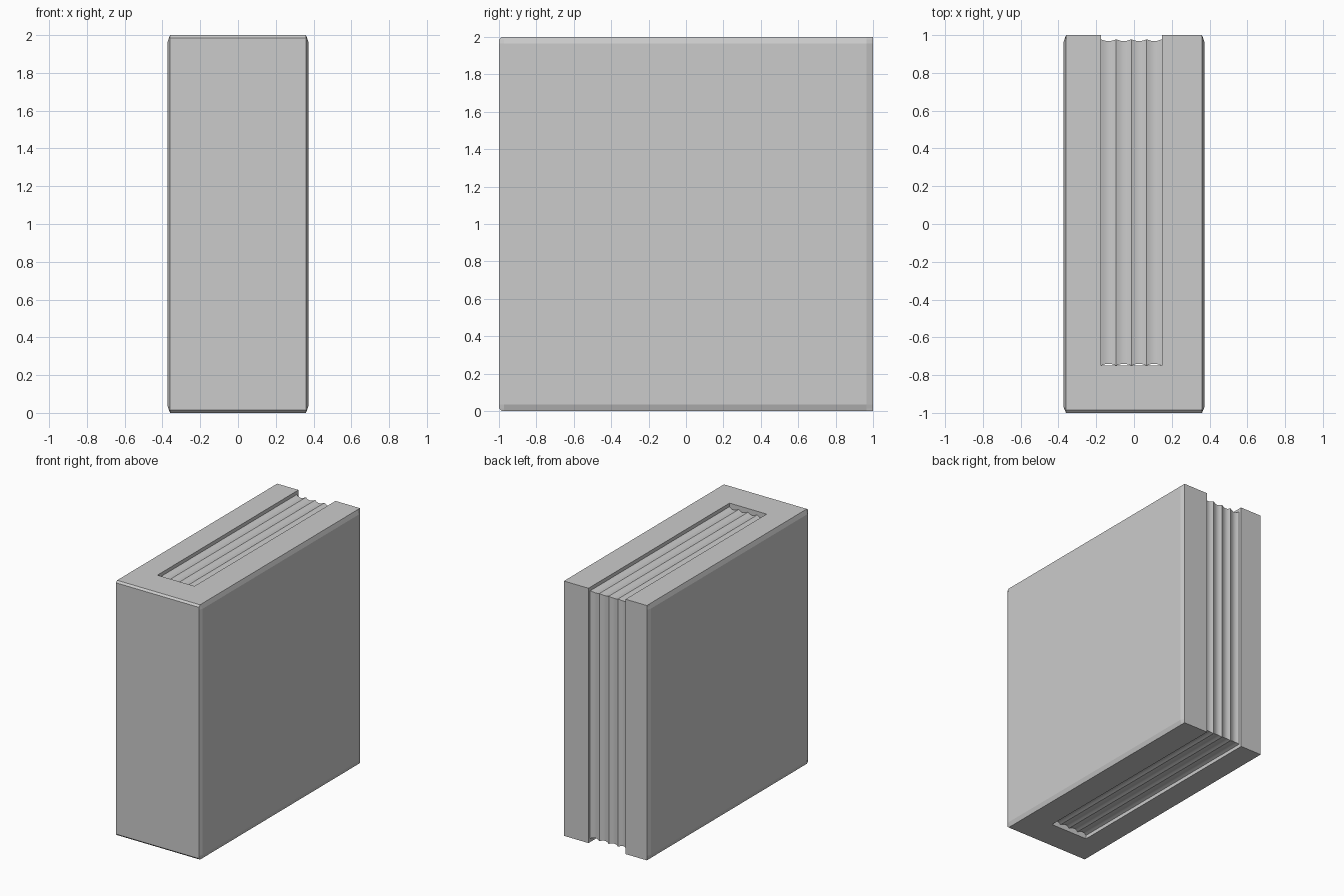
import bpy, bmesh, math

if "Cube" in bpy.data.objects:
    bpy.data.objects.remove(bpy.data.objects["Cube"])

W, H = 0.372, 2.0           # half thickness, height
IN_L, IN_R = -0.175, 0.147  # page slot
SPINE_Y = -0.75


def make_object(name, bm):
    bmesh.ops.remove_doubles(bm, verts=bm.verts, dist=1e-5)
    bmesh.ops.recalc_face_normals(bm, faces=bm.faces)
    mesh = bpy.data.meshes.new(name)
    bm.to_mesh(mesh)
    bm.free()
    obj = bpy.data.objects.new(name, mesh)
    bpy.context.collection.objects.link(obj)
    return obj


def loft(bm, rings):
    """Skin equal rings of points and cap both ends."""
    rows = [[bm.verts.new(p) for p in r] for r in rings]
    n = len(rows[0])
    for a, b in zip(rows, rows[1:]):
        for i in range(n):
            j = (i + 1) % n
            bm.faces.new((a[i], a[j], b[j], b[i]))
    bm.faces.new(rows[0])
    bm.faces.new(rows[-1])


# Cover: a C-shaped outline extruded upward, with narrow outer chamfers
def cover_ring(z, half, front):
    return [(-half, 1, z), (-half, front + 0.0, z), (half, front, z), (half, 1, z),
            (IN_R, 1, z), (IN_R, SPINE_Y, z), (IN_L, SPINE_Y, z), (IN_L, 1, z)]


def chamfered_ring(z, side, front):
    c = 0.012
    return [(-side + c, 1, z), (-side, 0.966, z), (-side, -0.972, z),
            (-W + c, front, z), (W - c, front, z), (side, -0.972, z),
            (side, 0.966, z), (side - c, 1, z),
            (IN_R, 1, z), (IN_R, SPINE_Y, z), (IN_L, SPINE_Y, z), (IN_L, 1, z)]


bm = bmesh.new()
rings = []
for z, side, front in [(0, W - 0.012, -0.985), (0.014, W - 0.007, -1),
                       (0.034, W, -1), (H - 0.034, W, -1),
                       (H - 0.014, W - 0.007, -1), (H, W - 0.012, -0.985)]:
    ring = chamfered_ring(z, side, front)
    ring[0] = (-W + 0.012, 1, z)
    ring[7] = (W - 0.012, 1, z)
    rings.append(ring)
loft(bm, rings)
make_object("book_cover", bm)

# Pages: four shallow waves on the top, bottom and open edges
bm = bmesh.new()
rings = []
STEPS = 32
for i in range(STEPS + 1):
    t = i / STEPS
    x = IN_L + (IN_R - IN_L) * t
    d = 0.01 * abs(math.sin(4 * math.pi * t))
    y0, y1, z0, z1 = SPINE_Y + d, 0.978 - d, 0.028 + d, H - 0.028 - d
    rings.append([(x, y0, z0), (x, y1, z0), (x, y1, z1), (x, y0, z1)])
loft(bm, rings)
pages = make_object("pages", bm)
bpy.context.view_layer.objects.active = pages
pages.select_set(True)
bpy.ops.object.shade_smooth_by_angle(angle=math.radians(35))
